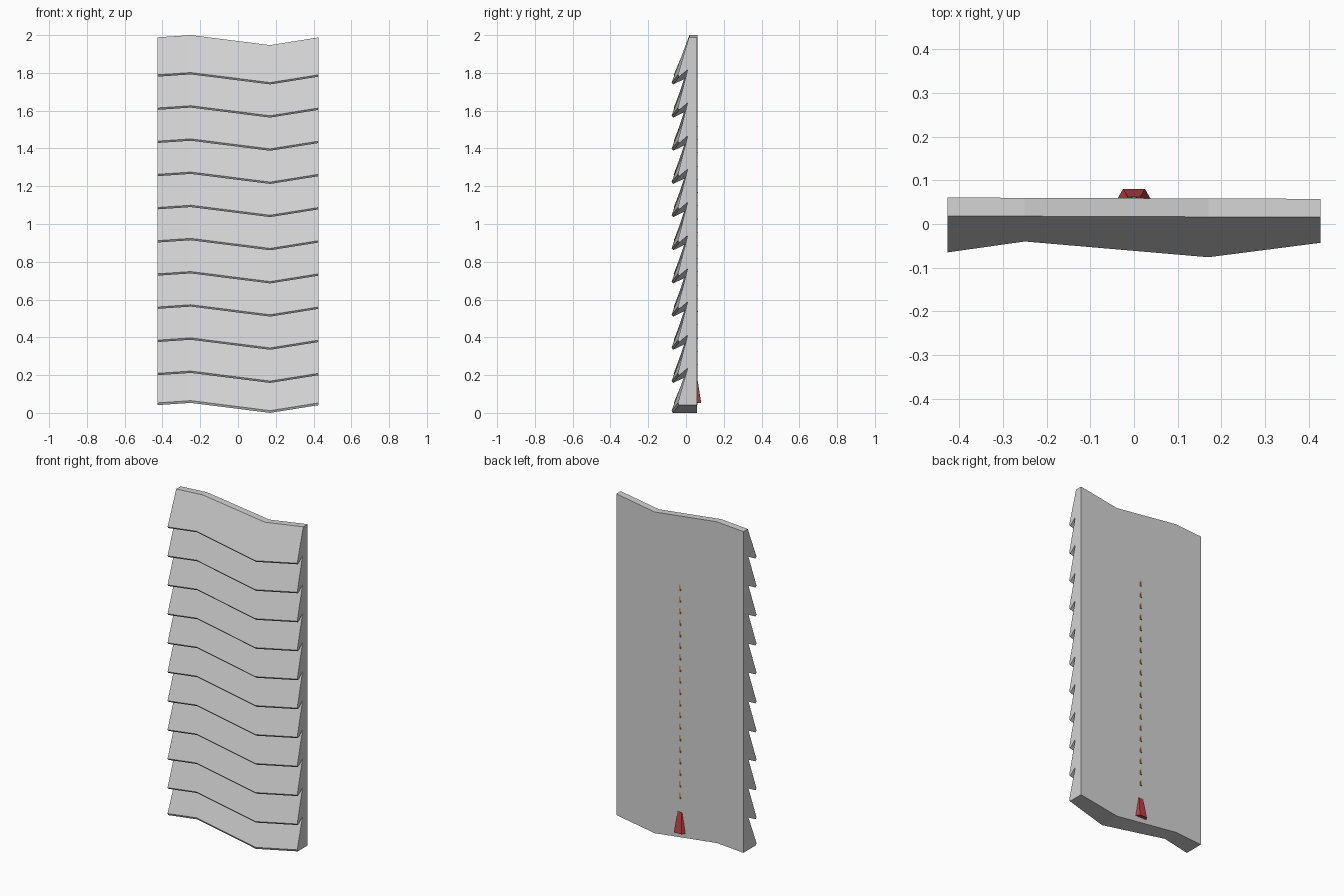
import bpy
import bmesh
from math import pi

if "Cube" in bpy.data.objects:
    bpy.data.objects.remove(bpy.data.objects["Cube"])


def material(name, rgb):
    m = bpy.data.materials.new(name)
    m.use_nodes = True
    m.diffuse_color = (*rgb, 1)
    m.node_tree.nodes["Principled BSDF"].inputs["Base Color"].default_value = (*rgb, 1)
    return m


def add_object(name, bm, mat):
    bmesh.ops.recalc_face_normals(bm, faces=bm.faces)
    mesh = bpy.data.meshes.new(name)
    bm.to_mesh(mesh)
    bm.free()
    mesh.materials.append(mat)
    obj = bpy.data.objects.new(name, mesh)
    bpy.context.collection.objects.link(obj)
    return obj


grey = material("light grey", (0.65, 0.65, 0.65))
red = material("red", (0.5, 0.05, 0.06))
gold = material("dark gold", (0.45, 0.29, 0.06))

# Each station across the width: x, top height, how far the board lips reach
STATIONS = [(-0.427, 1.988, -0.065), (-0.25, 2.0, -0.04),
            (0.17, 1.947, -0.076), (0.427, 1.988, -0.043)]
BOARDS = 11
PITCH = 0.1756
FIRST_LIP = 0.208
HEIGHT = 1.947
BACK, FRONT = 0.059, 0.017


def section(x, top, lip):
    """Saw-tooth outline of the stacked boards at one station."""
    skew = -0.0035 * x
    pts = [(BACK + skew, top), (FRONT + skew, top)]
    for i in range(BOARDS - 1):
        z = top - FIRST_LIP - i * PITCH
        pts += [(lip, z + 0.01), (lip + 0.008, z), (FRONT - 0.007 + skew, z + 0.037)]
    z = top - HEIGHT
    pts += [(lip, z + 0.012), (lip + 0.006, z), (BACK + skew, z)]
    return [(x, y, z) for y, z in pts]


# Wavy panel of overlapping boards, lofted through the stations
bm = bmesh.new()
rings = [[bm.verts.new(p) for p in section(*s)] for s in STATIONS]
n = len(rings[0])
for a, b in zip(rings, rings[1:]):
    for i in range(n):
        j = (i + 1) % n
        bm.faces.new((a[i], a[j], b[j], b[i]))
bm.faces.new(rings[0])
bm.faces.new(rings[-1])
add_object("board_panel", bm, grey)


def hex_cone(name, mat, y, z_low, length, r_low, r_high):
    """Six-sided tapered piece with one flat turned to the back."""
    bm = bmesh.new()
    bmesh.ops.create_cone(bm, cap_ends=True, segments=6,
                          radius1=r_low, radius2=r_high, depth=length)
    obj = add_object(name, bm, mat)
    obj.location = (0, y, z_low + length / 2)
    obj.rotation_euler.z = pi / 6
    return obj


# Pull at the bottom of the cord
hex_cone("cord_pull", red, 0.037, 0.053, 0.122, 0.05, 0.028)

# Row of cord links half sunk in the back
for i in range(19):
    hex_cone(f"cord_link_{i + 1}", gold, 0.053, 0.255 + i * 0.07, 0.045, 0.011, 0.006)
